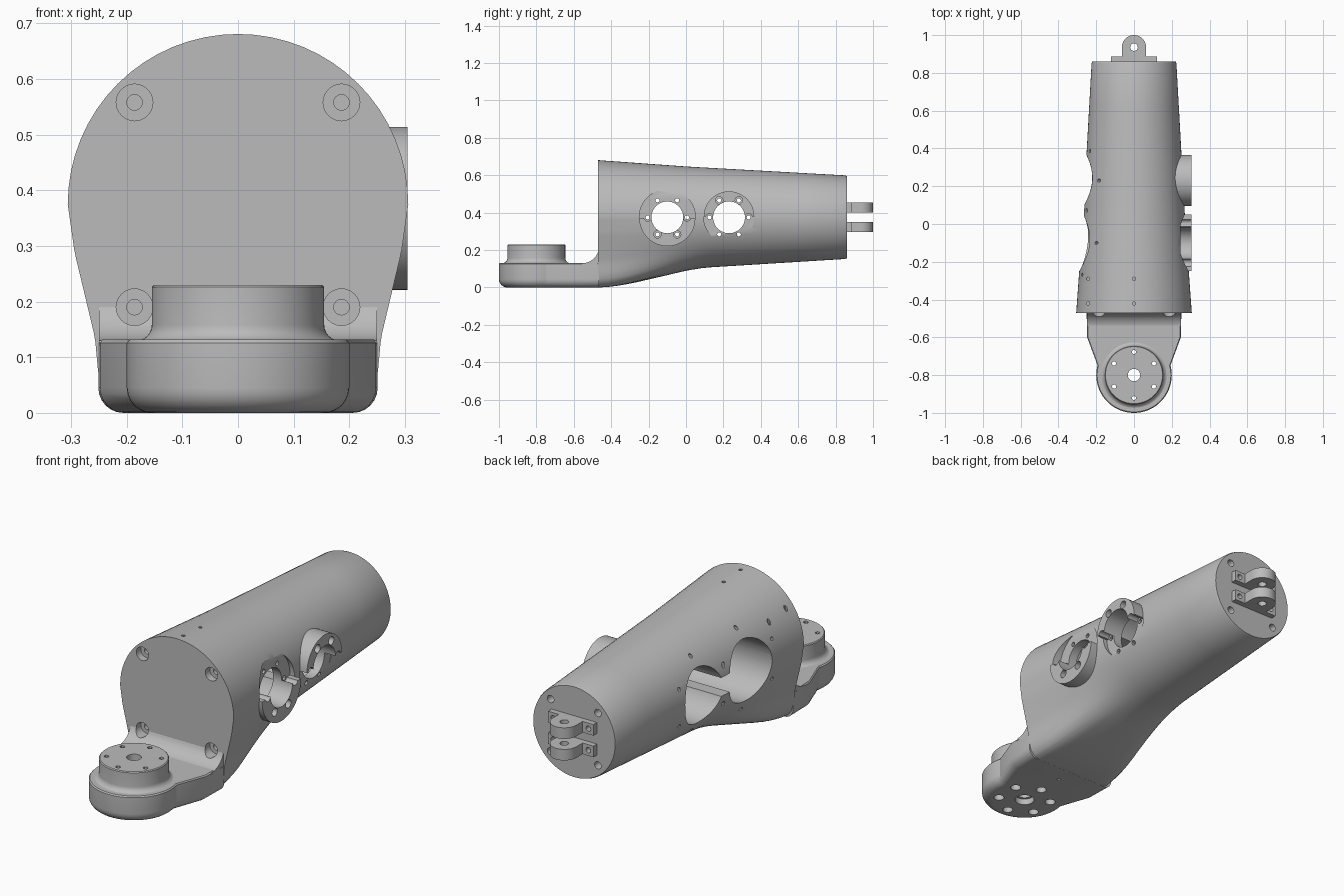
import bpy, bmesh
from math import pi, sin, cos, radians
from mathutils import Vector, Matrix

if "Cube" in bpy.data.objects:
    bpy.data.objects.remove(bpy.data.objects["Cube"])

grey = bpy.data.materials.new("light_grey")
grey.use_nodes = True
colour = (0.5, 0.5, 0.5, 1)
grey.diffuse_color = colour
grey.node_tree.nodes["Principled BSDF"].inputs["Base Color"].default_value = colour

AXIS = {"X": Matrix.Rotation(pi / 2, 4, "Y"), "Y": Matrix.Rotation(-pi / 2, 4, "X"), "Z": Matrix()}


def make(name, bm):
    bmesh.ops.recalc_face_normals(bm, faces=bm.faces)
    mesh = bpy.data.meshes.new(name)
    bm.to_mesh(mesh)
    bm.free()
    mesh.materials.append(grey)
    ob = bpy.data.objects.new(name, mesh)
    bpy.context.collection.objects.link(ob)
    return ob


def loft(name, rings):
    bm = bmesh.new()
    loops = [[bm.verts.new(p) for p in ring] for ring in rings]
    n = len(loops[0])
    for a, b in zip(loops, loops[1:]):
        for i in range(n):
            bm.faces.new((a[i], a[(i + 1) % n], b[(i + 1) % n], b[i]))
    bm.faces.new(loops[0])
    bm.faces.new(loops[-1])
    return make(name, bm)


def prism(name, outline, axis, lo, hi):
    place = {"X": lambda p, t: (t, p[0], p[1]), "Z": lambda p, t: (p[0], p[1], t)}[axis]
    return loft(name, [[place(p, t) for p in outline] for t in (lo, hi)])


def add_rod(bm, axis, centre, r, length, n=24):
    m = Matrix.Translation(centre) @ AXIS[axis]
    bmesh.ops.create_cone(bm, cap_ends=True, segments=n, radius1=r, radius2=r, depth=length, matrix=m)


def add_box(bm, centre, size):
    m = Matrix.Translation(centre) @ Matrix.Diagonal((*size, 1))
    bmesh.ops.create_cube(bm, size=1, matrix=m)


def cut(ob, fill):
    """Subtract the solids that fill() adds to an empty bmesh."""
    bm = bmesh.new()
    fill(bm)
    cutter = make("cutter", bm)
    cutter.hide_render = True
    mod = ob.modifiers.new("cut", "BOOLEAN")
    mod.operation, mod.solver, mod.object = "DIFFERENCE", "EXACT", cutter
    mod.use_self = True
    mesh = bpy.data.meshes.new_from_object(ob.evaluated_get(bpy.context.evaluated_depsgraph_get()))
    ob.modifiers.clear()
    ob.data = mesh
    bpy.data.objects.remove(cutter)


def around(r, start=0, n=6):
    return [(r * cos(start + 2 * pi * i / n), r * sin(start + 2 * pi * i / n)) for i in range(n)]


def interp(table, y):
    for (a, u), (b, v) in zip(table, table[1:]):
        if y <= b:
            return u + (v - u) * (y - a) / (b - a)
    return table[-1][1]


# Body: round tube whose underside blends into a flat-bottomed base
ZC, FRONT, BACK = 0.375, -0.47, 0.86
RADIUS = [(FRONT, 0.306), (0, 0.272), (BACK, 0.224)]
BOTTOM = [(FRONT, 0), (-0.4, 0.004), (-0.3, 0.02), (-0.1, 0.066), (0, 0.09), (0.1, 0.106), (BACK, 0.153)]
BASE = [(0, 1.0, 0), (0.2, 0.96, 0.23), (0.42, 0.84, 0.64), (0.55, 0.82, 0.82), (0.62, 0.79, 0.91),
        (0.7, 0.72, 0.975), (0.78, 0.62, 1), (1, 0, 1)]


def section(y, n=32):
    r, hb = interp(RADIUS, y), ZC - interp(BOTTOM, y)
    t = min(max((y - FRONT) / 0.65, 0), 1)
    blend = t * t * (3 - 2 * t)
    upper = [(r * cos(pi * i / n), y, ZC + r * sin(pi * i / n)) for i in range(n + 1)]
    lower = []
    for i in range(1, n + 1):
        s = i / n
        bx, bz = (interp([(p[0], p[k]) for p in BASE], s) for k in (1, 2))
        x = bx + (cos(s * pi / 2) - bx) * blend
        z = bz + (sin(s * pi / 2) - bz) * blend
        lower.append((-r * x, y, ZC - hb * z))
    return upper + lower + [(-x, y, z) for x, y, z in lower[-2::-1]]


steps = [FRONT + 0.65 * i / 13 for i in range(14)] + [0.4, 0.62, 0.85]
rim = [(x * 0.985, BACK, ZC + (z - ZC) * 0.985) for x, _, z in section(BACK)]
body = loft("tapered_body", [section(y) for y in steps] + [rim])

PORTS = [(-0.1, 0.15, -1), (0.23, 0.135, 1)]  # y, radius, side of the raised half


def front_bolts(bm):
    for x in (-0.186, 0.186):
        for z in (0.19, 0.558):
            add_rod(bm, "Y", (x, FRONT - 0.06, z), 0.033, 0.19)


def front_bolt_cores(bm):
    for x in (-0.186, 0.186):
        for z in (0.19, 0.558):
            add_rod(bm, "Y", (x, FRONT + 0.05, z), 0.014, 0.16, 16)


def motor_pockets(bm):
    for y, r, _ in PORTS:
        add_rod(bm, "X", (-0.1, y, ZC), r, 0.6, 64)
    add_box(bm, (-0.1, 0.065, ZC), (0.6, 0.3, 0.09))


def seats(bm):
    for y, r, _ in PORTS:
        add_rod(bm, "X", (0.345, y, ZC), r, 0.2, 64)


def shaft_holes(bm):
    for y, r, _ in PORTS:
        add_rod(bm, "X", (0.25, y, ZC), 0.085, 0.3, 48)
        for dy, dz in around(0.105):
            add_rod(bm, "X", (0.25, y + dy, ZC + dz), 0.011, 0.3, 12)


def screw_recesses(bm):
    for y, r, _ in PORTS:
        for dy, dz in around(0.105):
            add_rod(bm, "X", (0.29, y + dy, ZC + dz), 0.02, 0.11, 16)


def pin_holes(bm):
    for y, r, _ in PORTS:
        for dy, dz in around(r + 0.045, pi / 6):
            add_rod(bm, "X", (-0.25, y + dy, ZC + dz), 0.009, 0.22, 10)
    for y in (-0.42, -0.29):
        for x in (-0.243, 0):
            add_rod(bm, "Z", (x, y, 0.62), 0.009, 0.24, 10)


def back_bolts(bm):
    for dx, dz in around(0.18, pi / 4, 4):
        add_rod(bm, "Y", (dx, BACK, ZC + dz), 0.018, 0.1, 16)


for step in (front_bolts, front_bolt_cores, motor_pockets, seats, shaft_holes, pin_holes, back_bolts):
    cut(body, step)

# Raised half rings on the left side
for label, (y, r, side) in zip(("front", "rear"), PORTS):
    a0 = 0 if side > 0 else pi
    arc = [(y + r * cos(a0 + pi * i / 32), ZC + 0.004 * side + r * sin(a0 + pi * i / 32)) for i in range(33)]
    pad = prism(label + "_half_ring", arc, "X", 0.2, 0.305)
    cut(pad, shaft_holes)
    cut(pad, screw_recesses)

# Foot plate with a rounded nose and softened lower rim
FY = -0.8
nose = [(0.2 * cos(a), FY + 0.2 * sin(a)) for a in (radians(15 - 210 * i / 40) for i in range(41))]
outline = [(0.251, -0.465), (0.248, -0.6)] + nose + [(-0.248, -0.6), (-0.251, -0.465)]


def shrunk(d):
    pts = []
    for x, y in outline:
        if y > -0.7:
            pts.append((x - d * (1 if x > 0 else -1), y))
        else:
            v = Vector((x, y - FY))
            v *= (v.length - d) / v.length
            pts.append((v.x, v.y + FY))
    return pts


R = 0.045
levels = [(R * (1 - sin(pi / 2 * i / 6)), R * (1 - cos(pi / 2 * i / 6))) for i in range(7)]
levels += [(0, 0.126), (0.005, 0.132)]
foot = loft("foot_plate", [[(x, y, z) for x, y in shrunk(d)] for d, z in levels])


def foot_holes(bm):
    add_rod(bm, "Z", (0, FY, 0.1), 0.033, 0.4)
    for dx, dy in around(0.122, pi / 2):
        add_rod(bm, "Z", (dx, FY + dy, 0.1), 0.011, 0.4, 12)


def foot_recesses(bm):
    add_rod(bm, "Z", (0, FY, 0), 0.045, 0.06)
    for dx, dy in around(0.122, pi / 2):
        add_rod(bm, "Z", (dx, FY + dy, 0), 0.024, 0.08, 16)
    add_rod(bm, "Z", (0, -0.55, 0), 0.009, 0.06, 10)


cut(foot, foot_holes)
cut(foot, foot_recesses)

# Round boss with a flared base
flare = [(0.183 - 0.028 * sin(a), 0.158 - 0.028 * cos(a)) for a in (pi / 2 * i / 6 for i in range(7))]
profile = flare + [(0.155, 0.226), (0.151, 0.23)]
boss = loft("foot_boss", [[(x, FY + y, z) for x, y in around(r, 0, 64)] for r, z in profile])
cut(boss, foot_holes)

# Curved web joining the foot to the front wall
F = 0.09
web = [(FRONT + 0.005 - F + F * sin(a), 0.13 + F - F * cos(a)) for a in (pi / 2 * i / 10 for i in range(11))]
fillet = prism("foot_fillet", web + [(FRONT + 0.005, 0.12), (FRONT - F, 0.12)], "X", -0.25, 0.25)
cut(fillet, front_bolts)

# Pair of clevis lugs on the rear face
tip = [(0.064 * cos(pi * i / 24), 0.936 + 0.064 * sin(pi * i / 24)) for i in range(25)]
lug_outline = [(0.122, BACK - 0.005), (0.122, 0.887), (0.064, 0.887)] + tip
lug_outline += [(-0.064, 0.887), (-0.122, 0.887), (-0.122, BACK - 0.005)]


def lug_holes(bm):
    add_rod(bm, "Z", (0, 0.936, ZC), 0.02, 0.5)
    for x in (-0.095, 0.095):
        for z in (0.323, 0.428):
            add_rod(bm, "Y", (x, 0.9, z), 0.013, 0.08, 16)


for label, z in (("lower", 0.296), ("upper", 0.401)):
    lug = prism(label + "_clevis_lug", lug_outline, "Z", z, z + 0.054)
    cut(lug, lug_holes)

# Smooth shading with crisp edges
for ob in bpy.context.scene.objects:
    ob.select_set(ob.type == "MESH")
bpy.context.view_layer.objects.active = body
bpy.ops.object.shade_smooth_by_angle(angle=radians(30))
